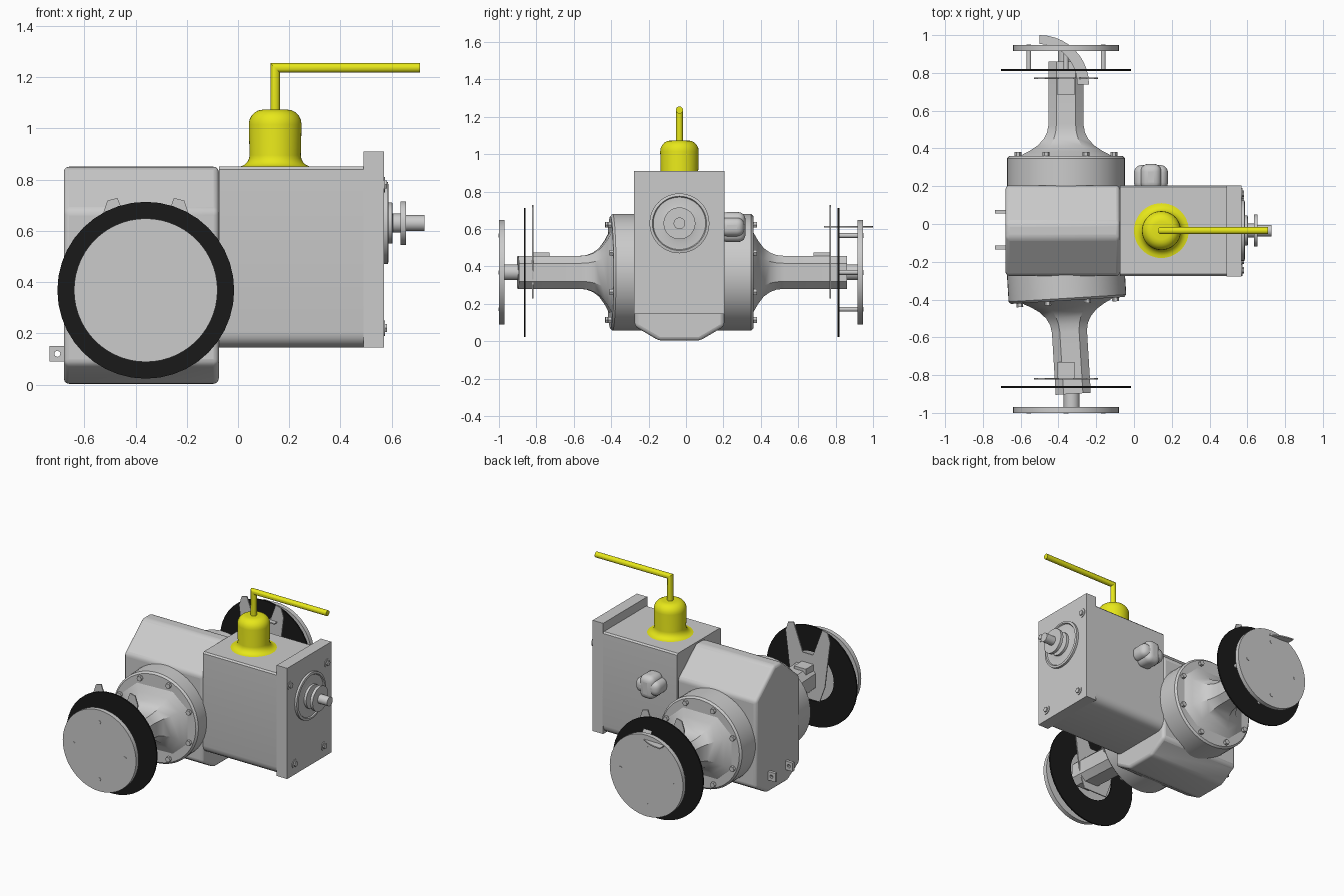
import bpy, bmesh
from math import sin, cos, pi, radians
from mathutils import Matrix, Vector

if "Cube" in bpy.data.objects:
    bpy.data.objects.remove(bpy.data.objects["Cube"])

CX, CZ = -0.36, 0.368      # axle centre line
MY = -0.035                # middle of the housing in y


def material(name, rgb):
    m = bpy.data.materials.new(name)
    m.diffuse_color = (*rgb, 1)
    m.use_nodes = True
    m.node_tree.nodes["Principled BSDF"].inputs["Base Color"].default_value = m.diffuse_color
    return m


YELLOW = material("yellow_paint", (0.8, 0.8, 0.01))
BLACK = material("black_disc", (0.01, 0.01, 0.01))
TILT = (Matrix.Translation((CX, -0.27, 0)) @ Matrix.Rotation(radians(3.5), 4, 'Z')
        @ Matrix.Translation((-CX, 0.27, 0)))


def finish(bm, name, mat=None, bevel=0, segs=3, matrix=None):
    bmesh.ops.recalc_face_normals(bm, faces=bm.faces)
    me = bpy.data.meshes.new(name)
    bm.to_mesh(me)
    bm.free()
    ob = bpy.data.objects.new(name, me)
    bpy.context.collection.objects.link(ob)
    if mat:
        me.materials.append(mat)
    if bevel:
        b = ob.modifiers.new("bevel", 'BEVEL')
        b.width, b.segments, b.limit_method = bevel, segs, 'ANGLE'
    if matrix:
        ob.matrix_world = matrix
    return ob


def loft(name, rings, closed=False, **kw):
    """Skin between rings of equal length; ends are capped unless closed."""
    bm = bmesh.new()
    vs = [[bm.verts.new(p) for p in r] for r in rings]
    n = len(vs[0])
    for i in range(len(vs) if closed else len(vs) - 1):
        a, b = vs[i], vs[(i + 1) % len(vs)]
        for j in range(n):
            bm.faces.new((a[j], a[(j + 1) % n], b[(j + 1) % n], b[j]))
    if not closed:
        bm.faces.new(vs[0])
        bm.faces.new(vs[-1])
    return finish(bm, name, **kw)


def box(name, x, y, z, **kw):
    return loft(name, [[(x[0], y[0], k), (x[1], y[0], k), (x[1], y[1], k), (x[0], y[1], k)] for k in z], **kw)


def revolve(name, profile, centre, axis='Z', n=48, closed=False, **kw):
    """Turn (radius, position along axis) pairs about an axis through centre."""
    def place(r, h, a):
        u, v = r * cos(a), r * sin(a)
        p = {'X': (h, u, v), 'Y': (u, h, v), 'Z': (u, v, h)}[axis]
        return Vector(p) + Vector(centre)
    rings = [[place(r, h, 2 * pi * i / n) for i in range(n)] for r, h in profile]
    return loft(name, rings, closed, **kw)


def rod(name, r, h0, h1, centre, axis='Z', n=24, **kw):
    return revolve(name, [(r, h0), (r, h1)], centre, axis, n, **kw)


# gear case with gabled top and chamfered keel
half = [(0.04, 0.85), (0.24, 0.68), (0.24, 0.08), (0.11, 0.003)]
outline = [(MY + a, z) for a, z in half] + [(MY - a, z) for a, z in half[::-1]]
loft("gear_case", [[(x, y, z) for y, z in outline] for x in (-0.68, -0.075)], bevel=0.02)

# front housing with rounded lower edges
low = [(0.18 + 0.06 * sin(t * pi / 8), 0.205 - 0.06 * cos(t * pi / 8)) for t in range(5)]
side = low + [(0.24, 0.84), (0.23, 0.85)]
outline = [(MY + a, z) for a, z in side] + [(MY - a, z) for a, z in side[::-1]]
loft("front_housing", [[(x, y, z) for y, z in outline] for x in (-0.075, 0.495)])
box("mount_plate", (0.49, 0.57), (-0.277, 0.205), (0.145, 0.91))

# input shaft, stepped seal and coupling
revolve("input_shaft", [(0.16, 0.56), (0.16, 0.585), (0.145, 0.588), (0.14, 0.58), (0.10, 0.58),
                        (0.08, 0.585), (0.08, 0.602), (0.037, 0.604), (0.037, 0.635), (0.085, 0.635),
                        (0.085, 0.655), (0.031, 0.655), (0.031, 0.727)], (0, MY, 0.63), 'X')
for i, (y, z) in enumerate([(-0.245, 0.78), (0.16, 0.78), (-0.195, 0.22), (0.125, 0.22)]):
    rod(f"plate_washer_{i}", 0.03, 0.565, 0.574, (0, y, z), 'X')
    rod(f"plate_bolt_{i}", 0.018, 0.565, 0.582, (0, y, z), 'X', 6)

# shifter turret, post and handle
dome = [(0.103 - 0.055 * (1 - cos(t * pi / 10)), 1.015 + 0.058 * sin(t * pi / 10)) for t in range(6)]
foot = [(0.145 - 0.045 * sin(t * pi / 10), 0.895 - 0.045 * cos(t * pi / 10)) for t in range(6)]
revolve("shifter_turret", foot + dome, (0.145, MY, 0), mat=YELLOW)
R = 0.019
loft("shifter_lever", [[(0.145 + R * cos(a), MY + R * sin(a), 1.05) for a in [i * pi / 10 for i in range(20)]],
                       [(0.145 + R * cos(a), MY + R * sin(a), 1.236 - R * cos(a)) for a in [i * pi / 10 for i in range(20)]],
                       [(0.71, MY + R * sin(a), 1.236 - R * cos(a)) for a in [i * pi / 10 for i in range(20)]]], mat=YELLOW)

# rounded boss on the back side of the housing
box("side_boss", (0.0, 0.18), (0.18, 0.312), (0.56, 0.66), bevel=0.04, segs=5)
box("side_boss_rib", (0.035, 0.145), (0.18, 0.318), (0.53, 0.69), bevel=0.04, segs=5)

# rear tabs with holes
for i, y in enumerate((0.065, -0.125)):
    bm = bmesh.new()
    cx, cz, h = -0.705, 0.12, 0.03
    outer = [(max(-h, min(h, 2 * h * cos(a))), max(-h, min(h, 2 * h * sin(a))))
             for a in [pi / 4 * k for k in range(8)]]
    inner = [(0.012 * cos(pi / 4 * k), 0.012 * sin(pi / 4 * k)) for k in range(8)]
    bm.free()
    loft(f"rear_tab_{i}", [[(cx + u, yy, cz + v) for u, v in ring] for ring, yy in
                           ((outer, y - 0.01), (outer, y + 0.01), (inner, y + 0.01), (inner, y - 0.01))], closed=True)

# both axle sides: side sign, drum face, tube end, backing plate, disc, hub inner and outer face
SIDES = [("back", 1, 0.36, 0.86, 0.772, 0.815, 0.917, 0.947, None),
         ("front", -1, -0.405, -0.90, -0.82, -0.862, -0.97, -1.0, TILT)]
EAR = [(0.09, -0.14), (0.13, -0.03), (0.17, 0.29), (0.15, 0.35), (0.11, 0.36), (0.04, 0.17)]
for tag, s, face, end, back, disc, hub0, hub1, tilt in SIDES:
    c = (CX, 0, CZ)
    # drum cover and its bolts
    revolve(f"{tag}_drum", [(0.312, s * 0.16), (0.312, face - s * 0.012), (0.3, face)], c, 'Y', 56, matrix=tilt)
    for k in range(8):
        a = pi / 8 + k * pi / 4
        rod(f"{tag}_drum_bolt_{k}", 0.018, face - s * 0.02, face + s * 0.02,
            (CX + 0.275 * cos(a), 0, CZ + 0.275 * sin(a)), 'Y', 6, matrix=tilt)
    # trumpet-shaped octagonal axle tube
    rings = []
    for d, w, h in [(-0.01, 0.25, 0.23), (0.008, 0.23, 0.2), (0.025, 0.195, 0.17), (0.055, 0.15, 0.13),
                    (0.09, 0.118, 0.105), (0.125, 0.1, 0.092), (0.165, 0.093, 0.088), (abs(end - face), 0.093, 0.088)]:
        k = 0.55
        pts = [(w, k * h), (k * w, h), (-k * w, h), (-w, k * h), (-w, -k * h), (-k * w, -h), (k * w, -h), (w, -k * h)]
        rings.append([(CX + u, face + s * d, CZ + v) for u, v in pts])
    loft(f"{tag}_axle_tube", rings, matrix=tilt)
    rod(f"{tag}_axle_shaft", 0.042, end - s * 0.02, hub0 + s * 0.01, (CX + (0.03 if s < 0 else 0), 0, CZ), 'Y')
    box(f"{tag}_tube_pad", (CX - 0.045, CX + 0.045), sorted((back - s * 0.09, back)), (0.4, 0.475))
    # eared backing plate
    pts = EAR + [(-u, v) for u, v in EAR[::-1]]
    loft(f"{tag}_backing_plate", [[(CX + u, back + d, CZ + v) for u, v in pts] for d in (-0.004, 0.004)])
    # brake disc ring and hub plate
    revolve(f"{tag}_brake_disc", [(0.345, disc - 0.005), (0.345, disc + 0.005), (0.17, disc + 0.005),
                                  (0.17, disc - 0.005)], c, 'Y', 40, True, mat=BLACK)
    rod(f"{tag}_hub_plate", 0.28, hub0, hub1, c, 'Y', 56)
    for k in range(4):
        a = k * pi / 2
        p = (CX + 0.197 * cos(a), 0, CZ + 0.197 * sin(a))
        if s > 0:
            rod(f"{tag}_stud_{k}", 0.013, disc, hub1 + 0.002, p, 'Y', 12)
        else:
            rod(f"{tag}_stud_{k}", 0.012, hub0, hub1 - 0.002, p, 'Y', 6)

# loose curved band above the back wheel
arc = [k * pi / 20 for k in range(11)]
band = [(-0.5 + 0.262 * sin(a), 0.738 + 0.262 * cos(a)) for a in arc] + \
       [(-0.5 + 0.2 * sin(a), 0.738 + 0.215 * cos(a)) for a in arc[::-1]]
loft("caliper_band", [[(x, y, z) for x, y in band] for z in (0.608, 0.616)])

# smooth curved surfaces, keep edges crisp
for ob in bpy.context.collection.objects:
    ob.select_set(True)
    bpy.context.view_layer.objects.active = ob
bpy.ops.object.shade_smooth_by_angle(angle=radians(32))
